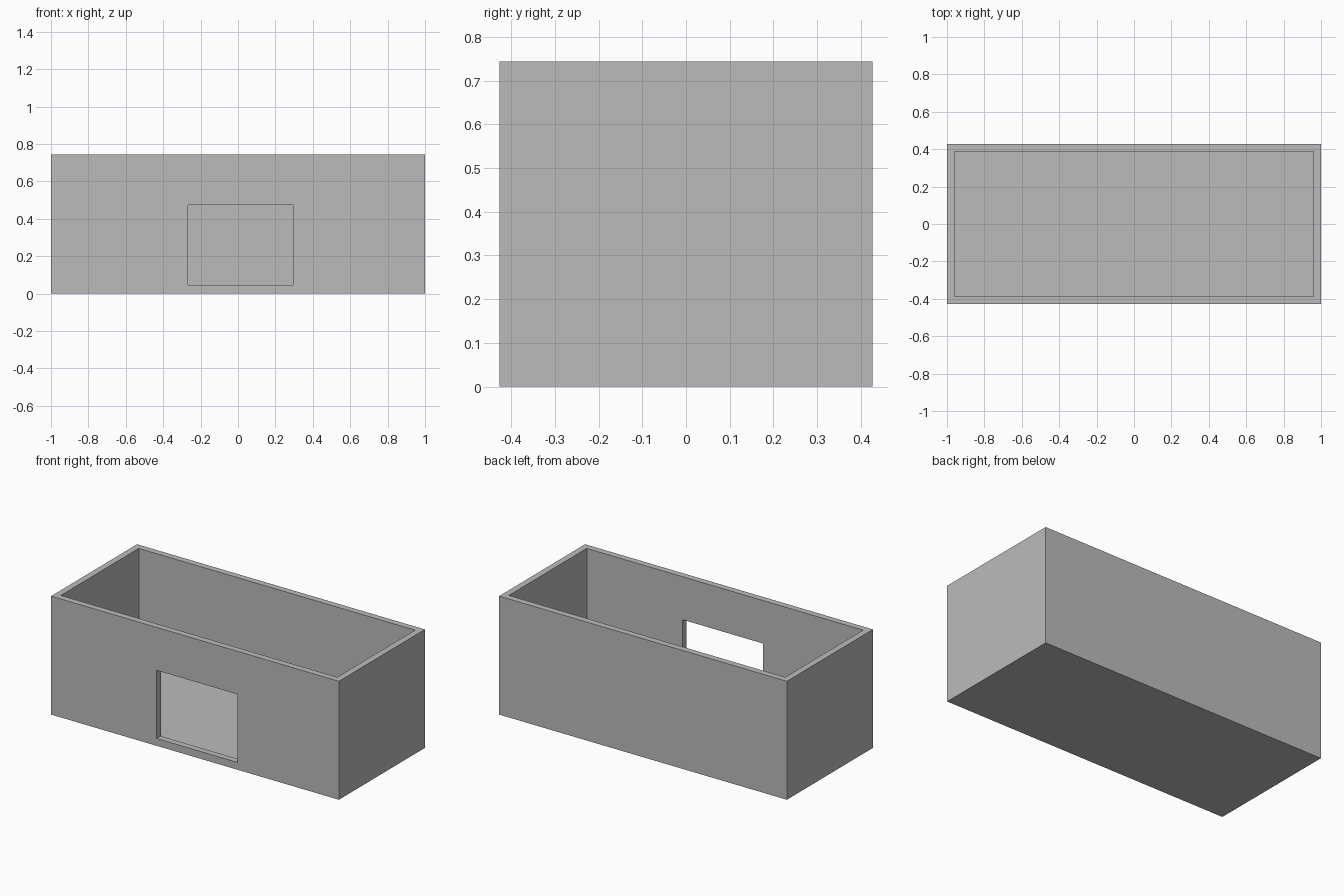
import bpy
import bmesh

if "Cube" in bpy.data.objects:
    bpy.data.objects.remove(bpy.data.objects["Cube"])

L, D, H = 2.0, 0.853, 0.744      # outer size
T = 0.04                         # wall and floor thickness
X0, X1, Z0, Z1 = -0.266, 0.295, 0.046, 0.474   # front opening

grey = bpy.data.materials.new("plain grey")
grey.diffuse_color = (0.5, 0.5, 0.5, 1)
grey.use_nodes = True
grey.node_tree.nodes["Principled BSDF"].inputs["Base Color"].default_value = grey.diffuse_color


def box(name, lo, hi):
    bm = bmesh.new()
    bmesh.ops.create_cube(bm, size=1)
    for v in bm.verts:
        v.co = [lo[i] if v.co[i] < 0 else hi[i] for i in range(3)]
    mesh = bpy.data.meshes.new(name)
    bm.to_mesh(mesh)
    bm.free()
    mesh.materials.append(grey)
    ob = bpy.data.objects.new(name, mesh)
    bpy.context.collection.objects.link(ob)
    return ob


# Solid outer block
shell = box("open_top_box", (-L / 2, -D / 2, 0), (L / 2, D / 2, H))

# Cutters: the hollow inside and the front opening
cutters = [
    box("inside_cutter", (-L / 2 + T, -D / 2 + T, T), (L / 2 - T, D / 2 - T, H + 0.1)),
    box("opening_cutter", (X0, -D / 2 - 0.1, Z0), (X1, -D / 2 + 2 * T, Z1)),
]
for c in cutters:
    mod = shell.modifiers.new(c.name, 'BOOLEAN')
    mod.operation = 'DIFFERENCE'
    mod.solver = 'EXACT'
    mod.object = c
    bpy.context.view_layer.objects.active = shell
    bpy.ops.object.modifier_apply(modifier=mod.name)
    bpy.data.objects.remove(c)
